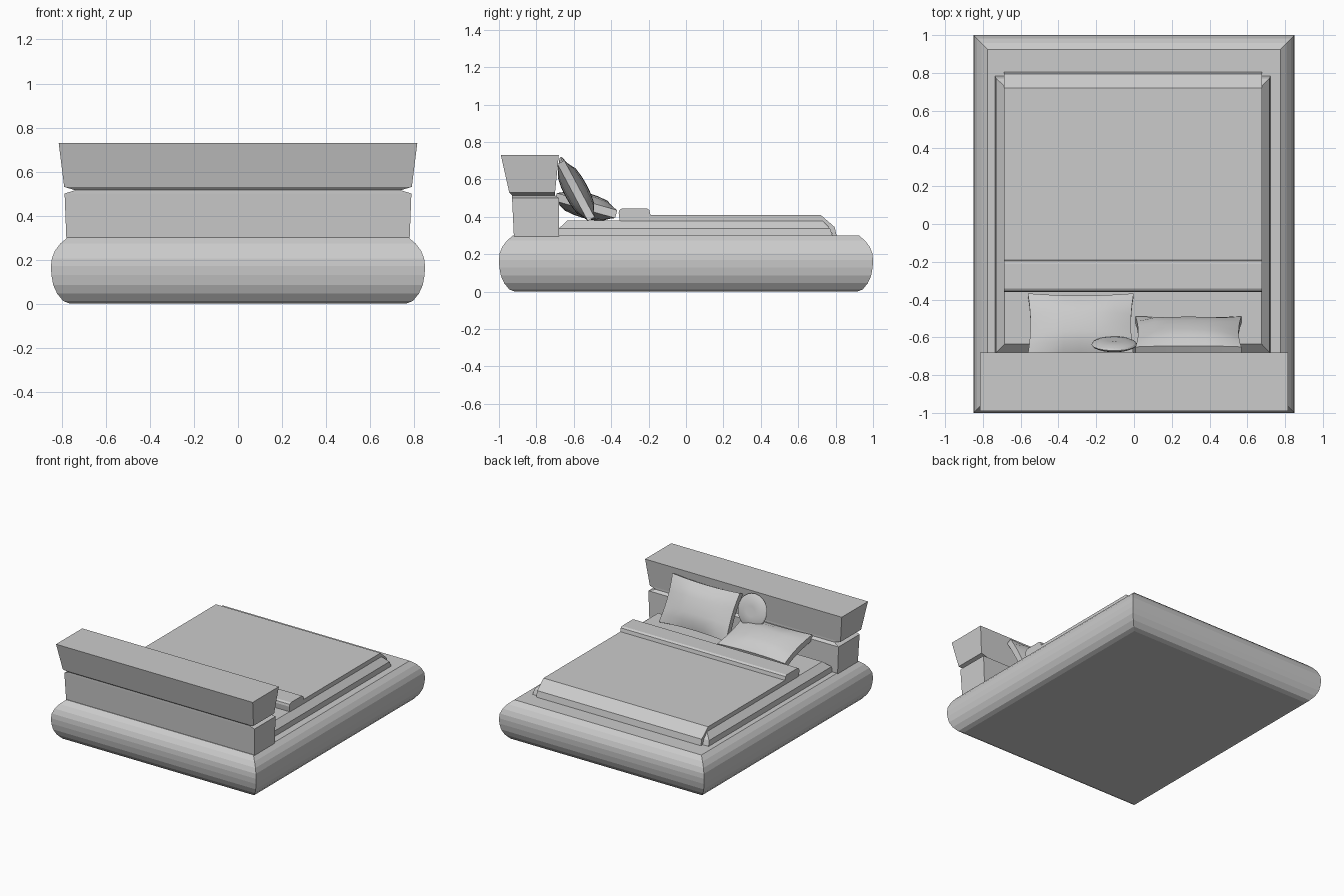
import bpy, bmesh, math
from mathutils import Matrix

if "Cube" in bpy.data.objects:
    bpy.data.objects.remove(bpy.data.objects["Cube"])


def finish(name, bm, smooth=None):
    bmesh.ops.recalc_face_normals(bm, faces=bm.faces[:])
    mesh = bpy.data.meshes.new(name)
    bm.to_mesh(mesh)
    bm.free()
    ob = bpy.data.objects.new(name, mesh)
    bpy.context.collection.objects.link(ob)
    if smooth:
        bpy.context.view_layer.objects.active = ob
        ob.select_set(True)
        bpy.ops.object.shade_smooth_by_angle(angle=math.radians(smooth))
        ob.select_set(False)
    return ob


def loft(name, rings):
    """Closed stack of rectangles, each (x0, x1, y0, y1, z)."""
    bm = bmesh.new()
    loops = [[bm.verts.new((x, y, z)) for x, y in ((x0, y0), (x1, y0), (x1, y1), (x0, y1))]
             for x0, x1, y0, y1, z in rings]
    for a, b in zip(loops, loops[1:]):
        for i in range(4):
            j = (i + 1) % 4
            bm.faces.new((a[i], a[j], b[j], b[i]))
    bm.faces.new(loops[0][::-1])
    bm.faces.new(loops[-1])
    return finish(name, bm)


def extrude_x(name, profile, x0, x1):
    """Side profile of (y, z) points pushed along x."""
    bm = bmesh.new()
    face = bm.faces.new([bm.verts.new((x0, y, z)) for y, z in profile])
    ext = bmesh.ops.extrude_face_region(bm, geom=[face])
    verts = [g for g in ext["geom"] if isinstance(g, bmesh.types.BMVert)]
    bmesh.ops.translate(bm, verts=verts, vec=(x1 - x0, 0, 0))
    return finish(name, bm)


def pillow(name, centre, half, tilt):
    """Puffed cube with pinched sides and pointed corners."""
    bm = bmesh.new()
    bmesh.ops.create_cube(bm, size=2)
    bmesh.ops.subdivide_edges(bm, edges=bm.edges[:], cuts=5, use_grid_fill=True)
    hx, hy, hz = half
    for v in bm.verts:
        x, y, z = v.co
        puff = math.sqrt(max(0, (1 - x ** 2) * (1 - y ** 2)))
        v.co = (hx * x * (1 - 0.05 * (1 - y * y)),
                hy * y * (1 - 0.07 * (1 - x * x)),
                hz * z * (0.32 + 0.68 * puff))
    bm.transform(Matrix.Translation(centre) @ Matrix.Rotation(math.radians(tilt), 4, 'X'))
    return finish(name, bm, 30)


# Bulging upholstered base with mitred corners
side = [(.085, 0), (.055, .012), (.028, .045), (.010, .085), (.002, .13), (0, .17),
        (.004, .205), (.018, .24), (.042, .272), (.075, .30)]
loft("bed_base", [(-.85 + i, .85 - i, -1 + i, 1 - i, z) for i, z in side])

# Headboard with a groove between the two cushions
board = [(.78, -.92, -.68, .29), (.788, -.93, -.68, .50), (.74, -.93, -.70, .515),
         (.79, -.945, -.70, .53), (.815, -.99, -.68, .73)]
loft("headboard", [(-w, w, b, f, z) for w, b, f, z in board])

# Mattress with sloped upper edge
loft("mattress", [(-.737, .723, -.68, .785, .295), (-.73, .717, -.68, .77, .337),
                  (-.685, .675, -.635, .73, .38)])

# Blanket draped over the foot end
extrude_x("blanket", [(-.35, .378), (-.35, .41), (.72, .41), (.795, .345), (.805, .30),
                      (.785, .30), (.77, .335), (.73, .378)], -.687, .677)

# Folded-back blanket edge
extrude_x("blanket_fold", [(-.355, .38), (-.36, .42), (-.356, .436), (-.342, .445),
                           (-.21, .445), (-.196, .436), (-.19, .41), (-.19, .38)], -.688, .678)

# Pillows: one lying low, one leaning on the headboard
pillow("pillow_low", (-.282, -.535, .46), (.28, .168, .068), -16)
pillow("pillow_upright", (.288, -.588, .54), (.28, .172, .065), -62)

# Round cushion, a dimpled flattened disc
bm = bmesh.new()
bmesh.ops.create_uvsphere(bm, u_segments=24, v_segments=10, radius=.12)
for v in bm.verts:
    r = math.hypot(v.co.x, v.co.y) / .12
    v.co.z *= .22 * (1 - .25 * max(0, 1 - r * 3))
bm.transform(Matrix.Translation((-.105, -.637, .605)) @ Matrix.Rotation(math.radians(-74), 4, 'X'))
finish("round_cushion", bm, 30)
